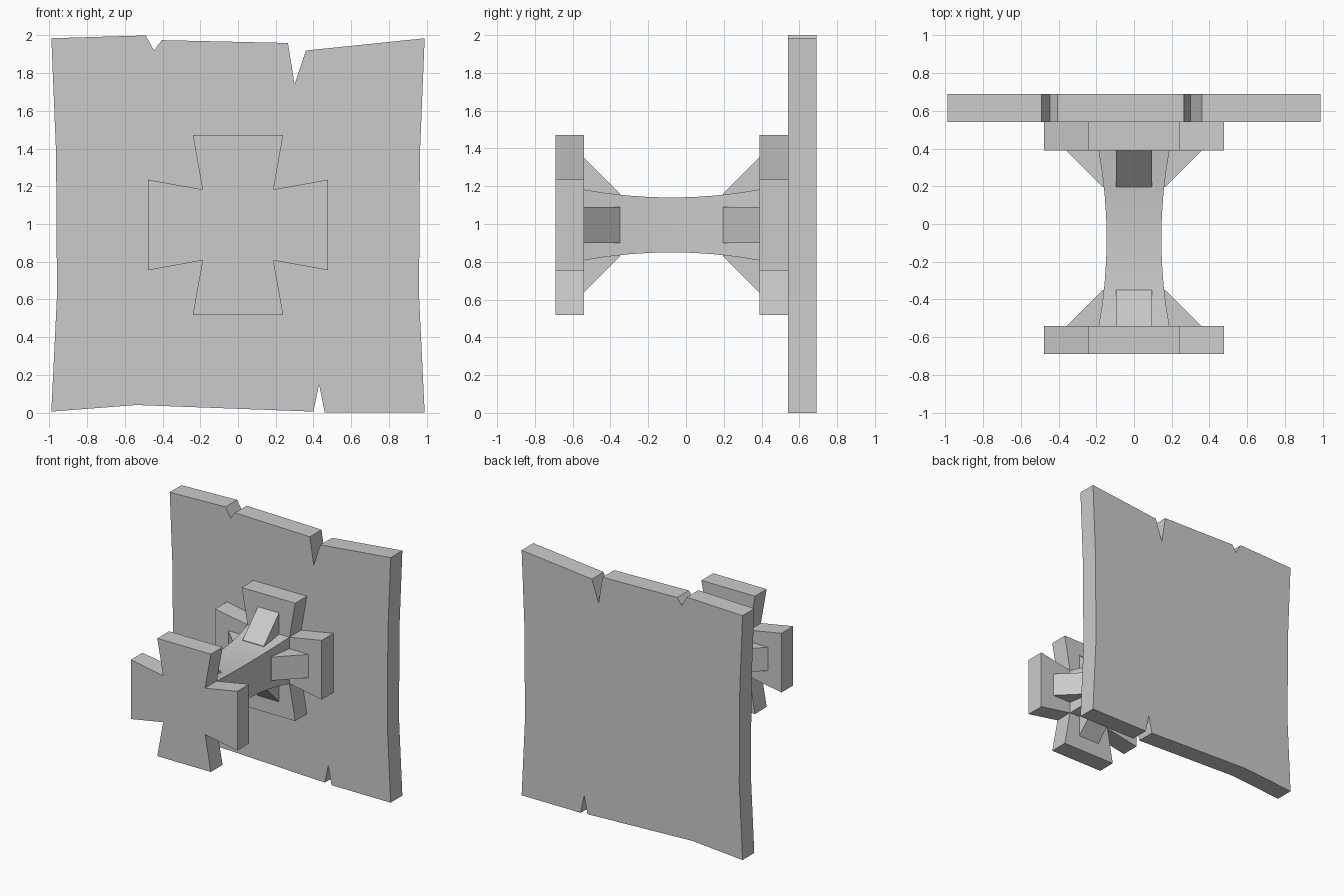
import bpy, bmesh
from mathutils import Matrix, Vector
from math import radians

if "Cube" in bpy.data.objects:
    bpy.data.objects.remove(bpy.data.objects["Cube"])

CZ = 0.995   # height of the connector axis
MID = -0.077 # middle of the connector along y


def finish(name, bm):
    bmesh.ops.recalc_face_normals(bm, faces=bm.faces)
    mesh = bpy.data.meshes.new(name)
    bm.to_mesh(mesh)
    bm.free()
    obj = bpy.data.objects.new(name, mesh)
    bpy.context.collection.objects.link(obj)
    return obj


def prism(name, points, depth, matrix=None):
    """Extrude a closed outline of 3D points along the depth vector."""
    bm = bmesh.new()
    face = bm.faces.new([bm.verts.new(p) for p in points])
    ext = bmesh.ops.extrude_face_region(bm, geom=[face])
    moved = [v for v in ext["geom"] if isinstance(v, bmesh.types.BMVert)]
    bmesh.ops.translate(bm, verts=moved, vec=Vector(depth))
    if matrix:
        bm.transform(matrix)
    return finish(name, bm)


# Weathered wall slab with chipped top and bottom edges
slab = [(-0.99, 0.005), (-0.54, 0.04), (0.40, 0.005), (0.43, 0.15), (0.46, 0.0),
        (0.99, 0.0), (0.96, 0.62), (0.965, 1.38), (0.99, 1.985), (0.36, 1.92),
        (0.30, 1.74), (0.265, 1.96), (-0.405, 1.975), (-0.445, 1.92),
        (-0.49, 2.0), (-0.99, 1.985), (-0.965, 1.38), (-0.96, 0.62)]
prism("wall_slab", [(x, 0.54, z) for x, z in slab], (0, 0.15, 0))

# Flared cross plates at both ends of the connector
arm = [(0.24, 0.477), (-0.24, 0.477), (-0.188, 0.188)]
cross = []
for k in range(4):
    rot = Matrix.Rotation(radians(90 * k), 2)
    cross += [rot @ Vector(p) for p in arm]
for name, y in (("front_cross", -0.69), ("back_cross", 0.39)):
    prism(name, [(p.x, y, CZ + p.y) for p in cross], (0, 0.15, 0))

# Square connector shaft, waisted in the middle
bm = bmesh.new()
rings = []
steps = 8
for i in range(steps + 1):
    t = 2 * i / steps - 1
    h = 0.145 + 0.043 * t * t
    y = MID + 0.467 * t
    rings.append([bm.verts.new((sx * h, y, CZ + sz * h))
                  for sx, sz in ((-1, -1), (1, -1), (1, 1), (-1, 1))])
for a, b in zip(rings, rings[1:]):
    for k in range(4):
        bm.faces.new((a[k], a[(k + 1) % 4], b[(k + 1) % 4], b[k]))
bm.faces.new(rings[0])
bm.faces.new(rings[-1])
shaft = finish("connector_shaft", bm)
bpy.context.view_layer.objects.active = shaft
shaft.select_set(True)
bpy.ops.object.shade_smooth_by_angle(angle=radians(30))

# Sloped braces on all four sides, at both ends
wedge = [(0.467, 0.10), (0.467, 0.36), (0.272, 0.165), (0.272, 0.10)]
for end, s in (("front", -1), ("back", 1)):
    for k in range(4):
        place = Matrix.Translation((0, MID, CZ)) @ Matrix.Rotation(radians(90 * k), 4, 'Y')
        prism(f"{end}_brace_{k + 1}", [(-0.095, s * y, r) for y, r in wedge],
              (0.19, 0, 0), place)
